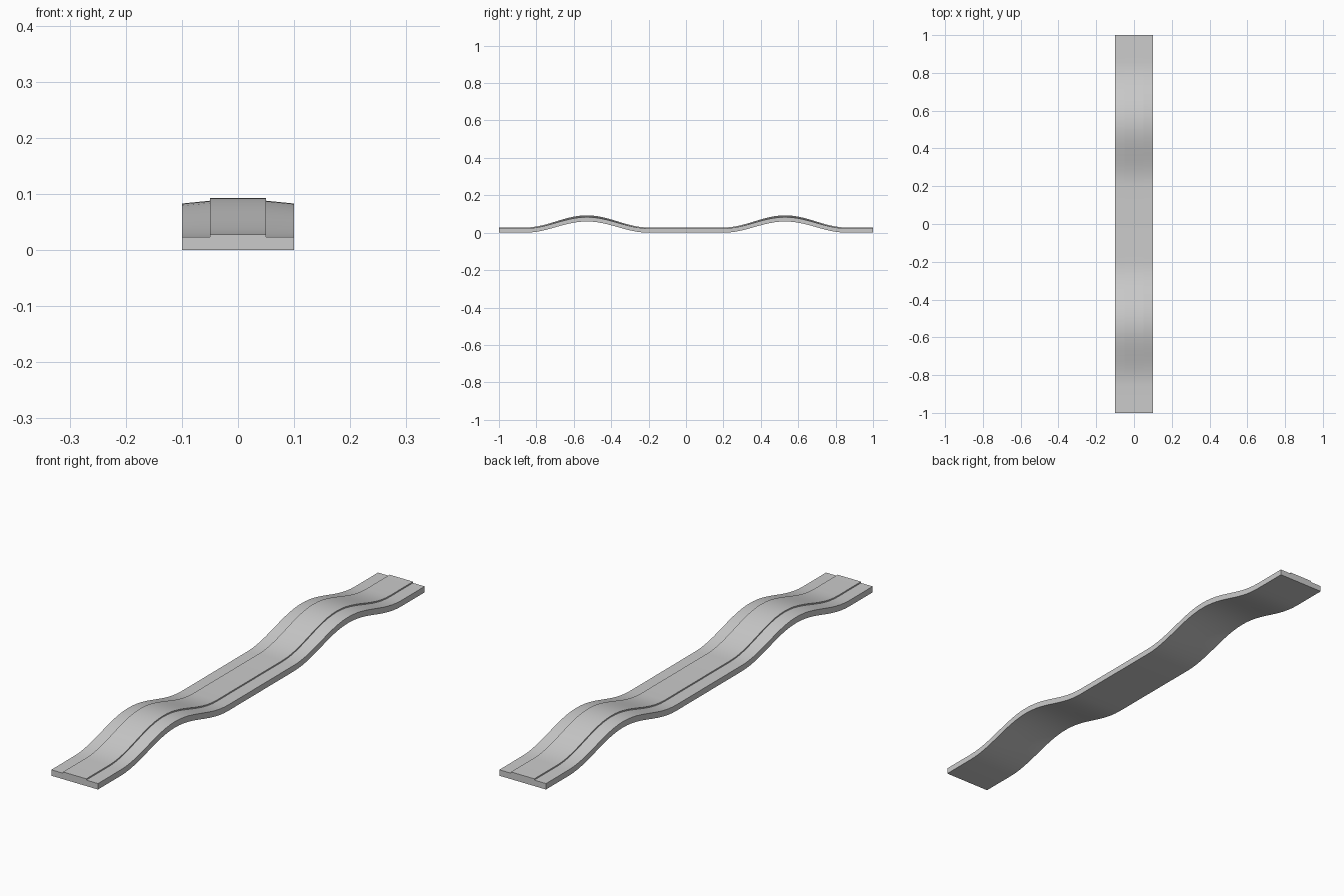
import bpy, bmesh, math

if "Cube" in bpy.data.objects:
    bpy.data.objects.remove(bpy.data.objects["Cube"])

HALF_W, HALF_STRIP = 0.1, 0.05
BUMP_Y, BUMP_R, BUMP_H = 0.53, 0.33, 0.065
DROP = 0.077  # share of the bump height lost at the outer edges


def bump(y):
    d = abs(abs(y) - BUMP_Y)
    return BUMP_H * 0.5 * (1 + math.cos(math.pi * d / BUMP_R)) if d < BUMP_R else 0.0


# Stations along the length: flat ends and middle, evenly divided bumps
half = [BUMP_Y - BUMP_R + 2 * BUMP_R * i / 24 for i in range(25)] + [1.0]
stations = [-y for y in reversed(half)] + half

# Stepped cross-section: raised middle strip with a lower ledge on each side
right = [(HALF_STRIP, 0), (HALF_W, 0), (HALF_W, 0.023),
         (HALF_STRIP, 0.023), (HALF_STRIP, 0.028)]
section = right + [(-x, z) for x, z in reversed(right)]

# Loft the section along the wavy path
bm = bmesh.new()
rings = []
for y in stations:
    ring = []
    for x, z in section:
        k = 1 - DROP if abs(x) == HALF_W else 1
        ring.append(bm.verts.new((x, y, z + bump(y) * k)))
    rings.append(ring)
n = len(section)
for a, b in zip(rings, rings[1:]):
    for i in range(n):
        j = (i + 1) % n
        bm.faces.new((a[i], a[j], b[j], b[i]))
bm.faces.new(rings[0])
bm.faces.new(rings[-1])
bmesh.ops.recalc_face_normals(bm, faces=bm.faces[:])

mesh = bpy.data.meshes.new("wavy_track")
bm.to_mesh(mesh)
bm.free()
track = bpy.data.objects.new("wavy_track", mesh)
bpy.context.collection.objects.link(track)
bpy.context.view_layer.objects.active = track
track.select_set(True)
bpy.ops.object.shade_smooth_by_angle(angle=math.radians(30))
